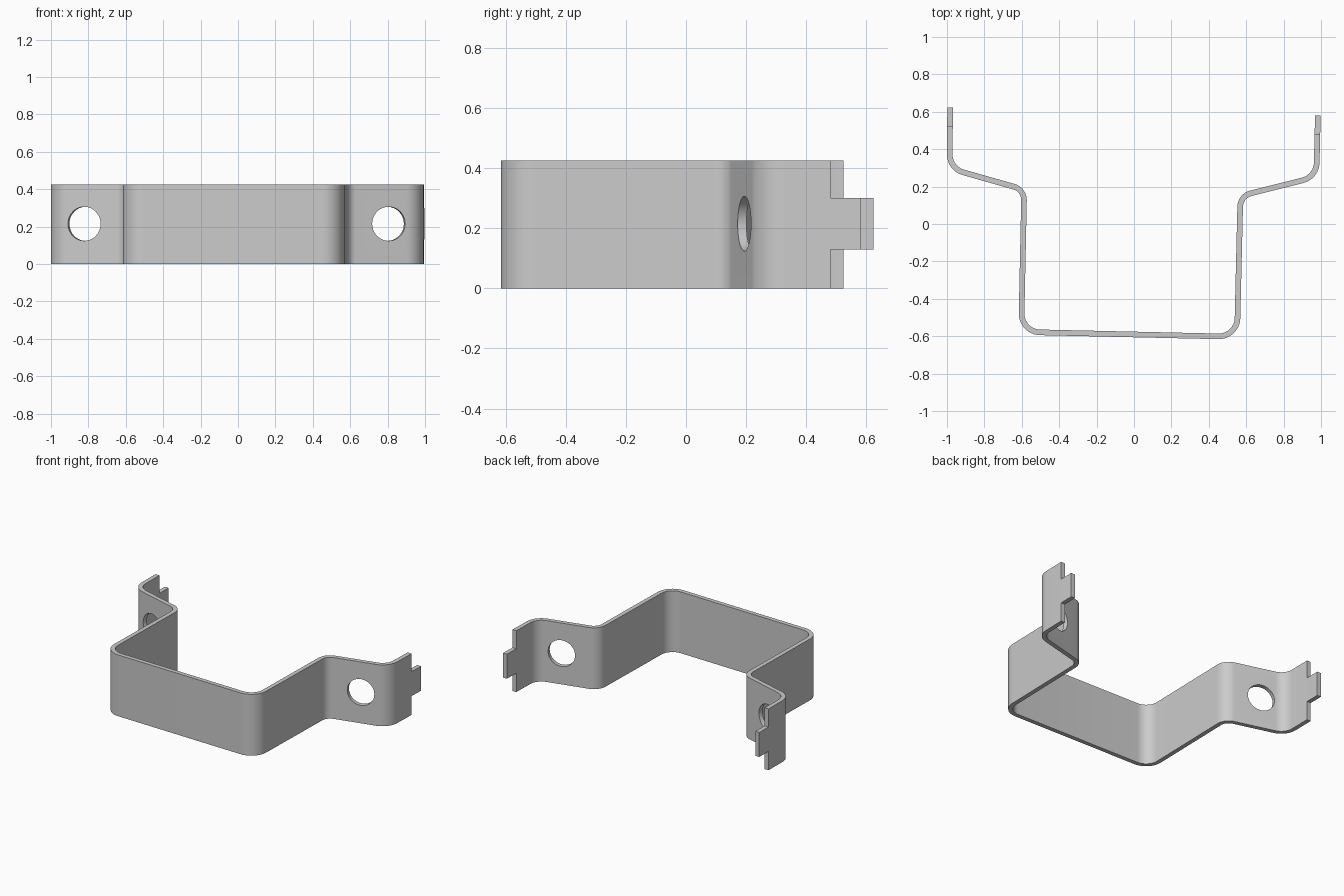
import bpy, bmesh, math
from mathutils import Vector, Matrix

if "Cube" in bpy.data.objects:
    bpy.data.objects.remove(bpy.data.objects["Cube"])

THICK, HEIGHT, HOLE_R = 0.03, 0.425, 0.091

# Centreline corners of the bent strip (x, y, bend radius), left tip to right tip
CORNERS = [(-0.983, 0.623, 0), (-0.986, 0.297, 0.1), (-0.587, 0.184, 0.075),
           (-0.603, -0.577, 0.1), (0.551, -0.603, 0.1), (0.569, 0.15, 0.075),
           (0.975, 0.252, 0.1), (0.983, 0.58, 0)]
PTS = [Vector(c[:2]) for c in CORNERS]


def left_normal(d):
    return Vector((-d.y, d.x))


def bent_path(steps=12):
    """Filleted centreline as (point, normal) pairs."""
    out = []
    for i, p in enumerate(PTS):
        if i in (0, len(PTS) - 1):
            d = (PTS[1] - p) if i == 0 else (p - PTS[i - 1])
            out.append((p, left_normal(d.normalized())))
            continue
        r = CORNERS[i][2]
        a, b = (p - PTS[i - 1]).normalized(), (PTS[i + 1] - p).normalized()
        turn = math.atan2(a.x * b.y - a.y * b.x, a.dot(b))
        side = math.copysign(1, turn)
        start = p - a * r * math.tan(abs(turn) / 2)
        centre = start + left_normal(a) * r * side
        for k in range(steps + 1):
            n = left_normal(a)
            n.rotate(Matrix.Rotation(turn * k / steps, 2))
            out.append((centre - n * r * side, n))
    return out


def new_object(name, bm):
    bmesh.ops.recalc_face_normals(bm, faces=bm.faces)
    mesh = bpy.data.meshes.new(name)
    bm.to_mesh(mesh)
    bm.free()
    ob = bpy.data.objects.new(name, mesh)
    bpy.context.collection.objects.link(ob)
    return ob


# Strip: rectangular section swept along the path
bm = bmesh.new()
h = THICK / 2
rings = [[bm.verts.new((*(p + n * s), z))
          for s, z in ((-h, 0), (h, 0), (h, HEIGHT), (-h, HEIGHT))]
         for p, n in bent_path()]
for r0, r1 in zip(rings, rings[1:]):
    for k in range(4):
        j = (k + 1) % 4
        bm.faces.new((r0[k], r0[j], r1[j], r1[k]))
bm.faces.new(rings[0])
bm.faces.new(rings[-1][::-1])
strip = new_object("bent_bracket_strip", bm)

cutters = []

# Bolt holes, square to each sloping flange
for x, i, j in ((-0.818, 1, 2), (0.802, 5, 6)):
    d = (PTS[j] - PTS[i]).normalized()
    y = PTS[i].y + d.y / d.x * (x - PTS[i].x)
    bm = bmesh.new()
    axis = left_normal(d).to_3d()
    mat = Matrix.Translation((x, y, 0.215)) @ axis.to_track_quat('Z', 'Y').to_matrix().to_4x4()
    bmesh.ops.create_cone(bm, cap_ends=True, segments=48, radius1=HOLE_R,
                          radius2=HOLE_R, depth=0.12, matrix=mat)
    cutters.append(new_object("hole_cutter", bm))

# Notches above and below the end tabs
for x, y0 in ((-0.983, 0.523), (0.983, 0.48)):
    for z0, z1 in ((-0.1, 0.13), (0.3, 0.55)):
        bm = bmesh.new()
        mat = (Matrix.Translation((x, y0 + 0.1, (z0 + z1) / 2))
               @ Matrix.Diagonal((0.2, 0.2, z1 - z0, 1)))
        bmesh.ops.create_cube(bm, size=1, matrix=mat)
        cutters.append(new_object("notch_cutter", bm))

# Apply the cuts and remove the helpers
bpy.context.view_layer.objects.active = strip
strip.select_set(True)
for c in cutters:
    c.hide_render = True
    m = strip.modifiers.new("cut", 'BOOLEAN')
    m.operation, m.solver, m.object = 'DIFFERENCE', 'EXACT', c
    bpy.ops.object.modifier_apply(modifier=m.name)
    bpy.data.objects.remove(c)

bpy.ops.object.shade_smooth_by_angle(angle=math.radians(30))
